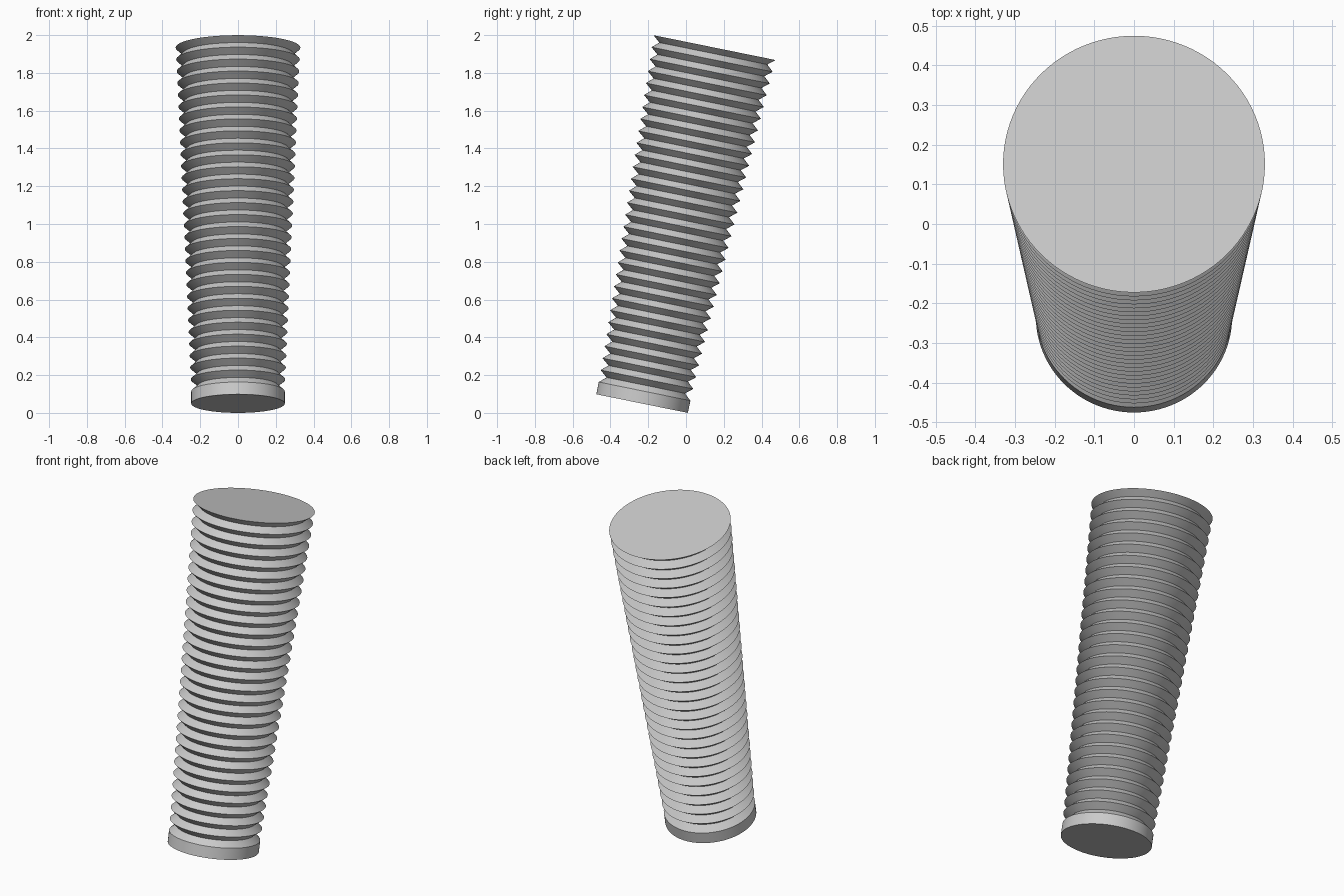
import bpy, bmesh, math
from mathutils import Matrix, Vector

cube = bpy.data.objects.get("Cube")
if cube:
    bpy.data.objects.remove(cube)

LENGTH, BASE_H = 1.923, 0.066
R_BOTTOM, R_TOP = 0.2475, 0.33
RIDGES, DEPTH, SIDES = 29, 0.037, 96
LEAN = math.radians(-11.5)

grey = bpy.data.materials.new("light_grey")
grey.use_nodes = True
colour = (0.6, 0.6, 0.6, 1)
grey.diffuse_color = colour
grey.node_tree.nodes["Principled BSDF"].inputs["Base Color"].default_value = colour

# Profile: plain collar, then a zigzag of sharp ridges widening upward
pitch = (LENGTH - BASE_H) / RIDGES


def ridge_radius(z):
    return R_BOTTOM + (R_TOP - R_BOTTOM) * (z - BASE_H) / (LENGTH - BASE_H)


profile = [(R_BOTTOM, 0), (R_BOTTOM, BASE_H)]
for i in range(RIDGES):
    groove = BASE_H + (i + 0.5) * pitch
    tip = BASE_H + (i + 1) * pitch
    profile += [(ridge_radius(groove) - DEPTH, groove), (ridge_radius(tip), tip)]

# Lathe the profile and cap both ends
bm = bmesh.new()
rings = []
for r, z in profile:
    angles = [2 * math.pi * k / SIDES for k in range(SIDES)]
    rings.append([bm.verts.new((r * math.cos(a), r * math.sin(a), z)) for a in angles])
for low, high in zip(rings, rings[1:]):
    for k in range(SIDES):
        n = (k + 1) % SIDES
        bm.faces.new((low[k], low[n], high[n], high[k]))
bm.faces.new(rings[0][::-1])
bm.faces.new(rings[-1])

# Lean the whole post backwards
bm.transform(Matrix.Translation(Vector((0, -0.2325, 0.0494))) @ Matrix.Rotation(LEAN, 4, "X"))
mesh = bpy.data.meshes.new("ribbed_post")
bm.to_mesh(mesh)
bm.free()
mesh.materials.append(grey)
post = bpy.data.objects.new("ribbed_post", mesh)
bpy.context.collection.objects.link(post)

# Smooth around, sharp at ridges and caps
bpy.context.view_layer.objects.active = post
post.select_set(True)
bpy.ops.object.shade_smooth_by_angle(angle=math.radians(30))
